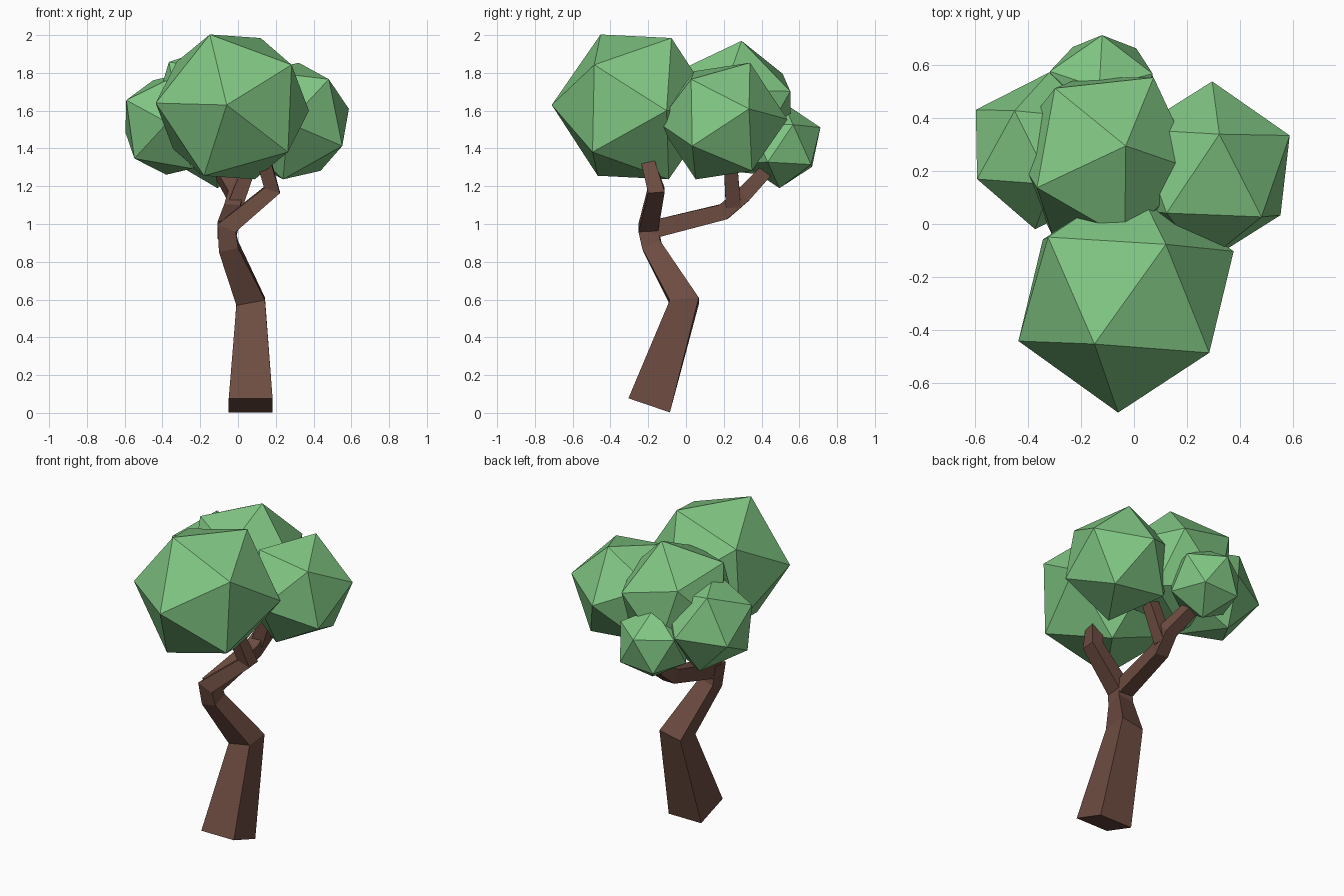
import bpy, bmesh
from mathutils import Vector, Matrix

if "Cube" in bpy.data.objects:
    bpy.data.objects.remove(bpy.data.objects["Cube"])


def material(name, color):
    m = bpy.data.materials.new(name)
    m.diffuse_color = (*color, 1)
    m.use_nodes = True
    m.node_tree.nodes["Principled BSDF"].inputs["Base Color"].default_value = m.diffuse_color
    return m


bark = material("bark", (0.153, 0.072, 0.053))
leaf = material("leaf", (0.22, 0.57, 0.23))


def finish(name, bm, mat):
    bmesh.ops.recalc_face_normals(bm, faces=bm.faces[:])
    me = bpy.data.meshes.new(name)
    bm.to_mesh(me)
    bm.free()
    me.materials.append(mat)
    ob = bpy.data.objects.new(name, me)
    bpy.context.scene.collection.objects.link(ob)
    return ob


def limb(name, path):
    """Square section swept along (x, y, z, half_width) points."""
    bm = bmesh.new()
    pts = [Vector(p[:3]) for p in path]
    dirs = [(b - a).normalized() for a, b in zip(pts, pts[1:])]
    rings = []
    for i, p in enumerate(pts):
        t = (dirs[max(i - 1, 0)] + dirs[min(i, len(dirs) - 1)]).normalized()
        u = Vector((1, 0, 0))
        u = (u - t * u.dot(t)).normalized()
        v = t.cross(u)
        h = path[i][3]
        rings.append([bm.verts.new(p + h * (a * u + b * v))
                      for a, b in ((-1, -1), (1, -1), (1, 1), (-1, 1))])
    for r, s in zip(rings, rings[1:]):
        for k in range(4):
            n = (k + 1) % 4
            bm.faces.new((r[k], r[n], s[n], s[k]))
    bm.faces.new(rings[0][::-1])
    bm.faces.new(rings[-1])
    return finish(name, bm, bark)


def clump(name, center, radius, pole, ring):
    """Icosahedron turned so one corner points to pole and a neighbour to ring."""
    z = Vector(pole).normalized()
    x = Vector(ring)
    x = (x - z * x.dot(z)).normalized()
    rot = Matrix((x, z.cross(x), z)).transposed().to_4x4()
    bm = bmesh.new()
    bmesh.ops.create_icosphere(bm, subdivisions=1, radius=radius,
                               matrix=Matrix.Translation(center) @ rot)
    return finish(name, bm, leaf)


# Trunk, continuing into the front branch
limb("trunk", [(0.067, -0.195, 0.04, 0.116), (0.067, -0.008, 0.59, 0.077),
               (-0.05, -0.18, 0.88, 0.052), (-0.06, -0.2, 0.98, 0.052),
               (0.18, -0.158, 1.18, 0.044), (0.14, -0.2, 1.325, 0.036)])
# Back branch with its fork
limb("back_branch", [(-0.06, -0.2, 0.965, 0.048), (-0.03, 0.2, 1.065, 0.043),
                     (-0.01, 0.3, 1.15, 0.042), (-0.11, 0.46, 1.32, 0.035)])
limb("back_twig", [(-0.015, 0.25, 1.1, 0.04), (0.07, 0.235, 1.33, 0.035)])

# Foliage clumps
clump("front_foliage", (-0.03, -0.272, 1.62), 0.44, (-0.03, -0.44, 0.01), (-0.4, -0.17, 0.02))
clump("right_foliage", (0.28, 0.195, 1.545), 0.343, (0.31, 0.14, 0.065), (0.05, 0.145, 0.305))
clump("top_foliage", (-0.115, 0.25, 1.615), 0.367, (0.085, 0.045, 0.36), (-0.265, -0.12, 0.23))
clump("left_foliage", (-0.346, 0.276, 1.527), 0.297, (-0.244, -0.106, 0.128), (-0.1, 0.154, 0.233))
clump("back_foliage", (-0.12, 0.504, 1.417), 0.228, (0, 0.206, 0.093), (0.13, 0.151, -0.107))
